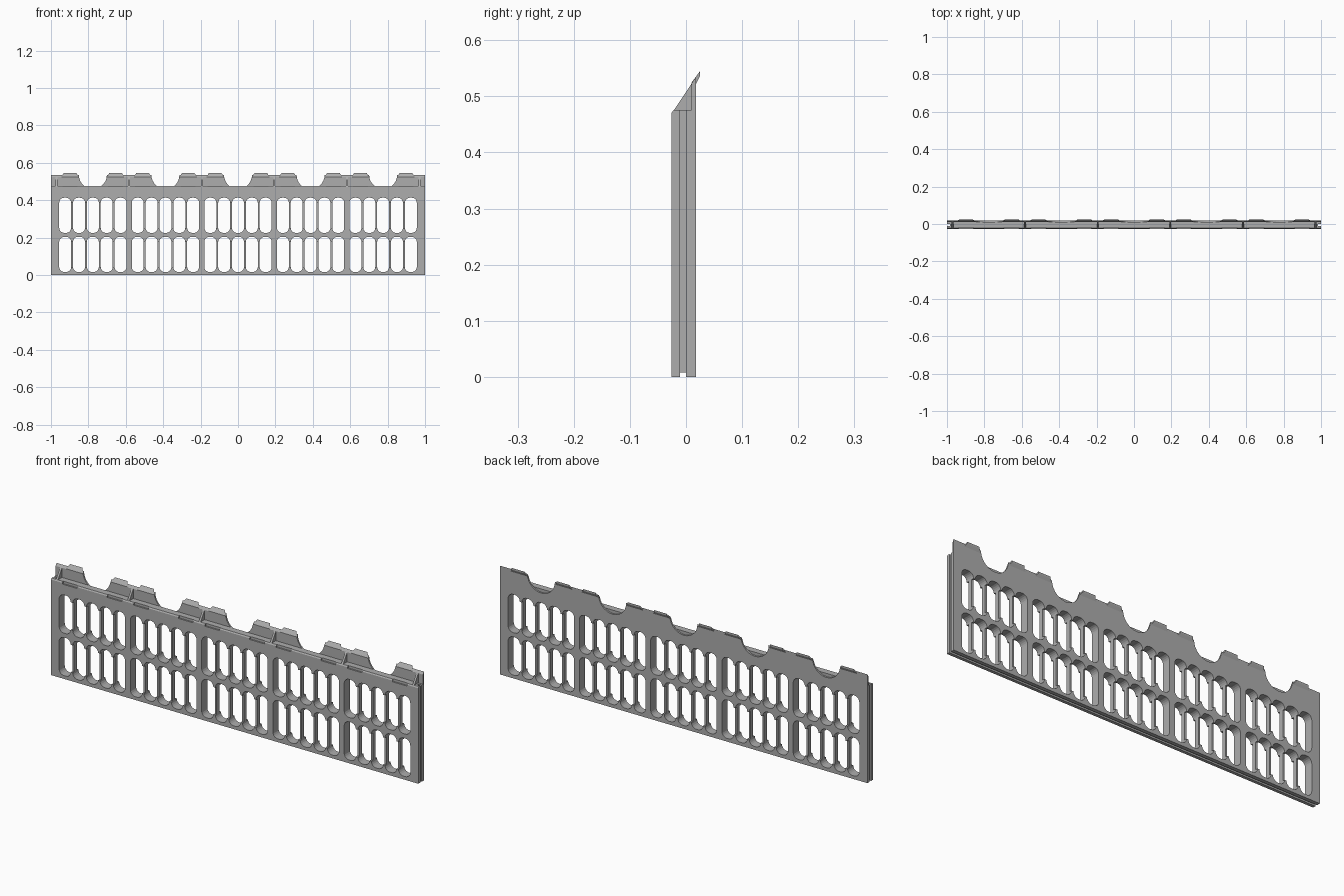
import bpy, bmesh, math

if "Cube" in bpy.data.objects:
    bpy.data.objects.remove(bpy.data.objects["Cube"])

grey = bpy.data.materials.new("light grey plastic")
grey.diffuse_color = (0.42, 0.42, 0.42, 1)
grey.use_nodes = True
grey.node_tree.nodes["Principled BSDF"].inputs["Base Color"].default_value = grey.diffuse_color

PITCH = 0.388                       # bay spacing
BAYS = [(i - 2) * PITCH for i in range(5)]
BARS = 0.074                        # slot spacing
ROWS = [(0.016, 0.204), (0.225, 0.413)]


def finish(bm, name):
    bmesh.ops.recalc_face_normals(bm, faces=bm.faces)
    me = bpy.data.meshes.new(name)
    bm.to_mesh(me)
    bm.free()
    ob = bpy.data.objects.new(name, me)
    bpy.context.collection.objects.link(ob)
    me.materials.append(grey)
    return ob


def prism(bm, start, end):
    """Solid between two matching outlines."""
    a = [bm.verts.new(p) for p in start]
    b = [bm.verts.new(p) for p in end]
    bm.faces.new(a)
    bm.faces.new(b[::-1])
    for i in range(len(a)):
        j = (i + 1) % len(a)
        bm.faces.new((a[j], a[i], b[i], b[j]))


def along_x(bm, profile, x0, x1):
    prism(bm, [(x0, y, z) for y, z in profile], [(x1, y, z) for y, z in profile])


def along_y(bm, outline, y0, y1):
    prism(bm, [(x, y0, z) for x, z in outline], [(x, y1, z) for x, z in outline])


def box(bm, x0, x1, y0, y1, z0, z1):
    along_x(bm, [(y0, z0), (y1, z0), (y1, z1), (y0, z1)], x0, x1)


def slot_outline(cx, z0, z1, hw=0.032, r=0.027, n=5):
    pts = []
    for k, (sx, z) in enumerate([(1, z1 - r), (-1, z1 - r), (-1, z0 + r), (1, z0 + r)]):
        for i in range(n + 1):
            a = math.pi / 2 * (k + i / n)
            pts.append((cx + sx * (hw - r) + r * math.cos(a), z + r * math.sin(a)))
    return pts


def cut(target, bm, name):
    cutter = finish(bm, name)
    mod = target.modifiers.new(name, "BOOLEAN")
    mod.operation = "DIFFERENCE"
    mod.solver = "EXACT"
    mod.object = cutter
    cutter.hide_render = True
    cutter.hide_viewport = True
    cutter.display_type = "WIRE"


# Panel body with a groove along its underside and a stepped top
bm = bmesh.new()
along_x(bm, [(-0.026, 0), (-0.011, 0), (-0.011, 0.008), (0, 0.008), (0, 0), (0.018, 0),
             (0.018, 0.45), (0.010, 0.45), (0.010, 0.476), (-0.022, 0.476), (-0.026, 0.47)], -1, 1)
body = finish(bm, "panel_body")

# Grooves in both ends
bm = bmesh.new()
for s in (-1, 1):
    box(bm, *sorted((s * 0.984, s * 1.02)), -0.011, 0, -0.02, 0.5)
cut(body, bm, "end_groove_cutter")

# Rounded vent slots, two rows of five in each bay
bm = bmesh.new()
for cx in BAYS:
    for z0, z1 in ROWS:
        for k in range(-2, 3):
            along_y(bm, slot_outline(cx + k * BARS, z0, z1), -0.05, 0.05)
cut(body, bm, "slot_cutter")

# Bars between slots are thinner than the panel
bm = bmesh.new()
for cx in BAYS:
    for z0, z1 in ROWS:
        for k in range(4):
            x = cx + (k - 1.5) * BARS
            for y0, y1 in ((-0.05, -0.014), (0.006, 0.05)):
                box(bm, x - 0.008, x + 0.008, y0, y1, z0 + 0.027, z1 - 0.027)
cut(body, bm, "bar_recess_cutter")

# Shallow notches in the front rim that receive tabs
bm = bmesh.new()
for cx in BAYS:
    for s in (-1, 1):
        x = cx + s * 0.122
        box(bm, x - 0.04, x + 0.04, -0.04, -0.019, 0.464, 0.5)
cut(body, bm, "rim_notch_cutter")

# Scalloped back lip with a bevelled top
R, TOP, N = 0.075, 0.535, 14
outline = [(-1, 0.45), (-1, TOP)]
for cx in BAYS:
    for i in range(N + 1):
        a = math.pi * (1 + i / N)
        outline.append((cx + R * math.cos(a), TOP + R * math.sin(a)))
outline += [(1, TOP), (1, 0.45)]
bm = bmesh.new()
prism(bm, [(x, 0.018, z) for x, z in outline],
      [(x, 0.010, min(z, TOP - 0.012)) for x, z in outline])
finish(bm, "back_lip")

# Slanted tabs on the lip
bm = bmesh.new()
for cx in BAYS:
    for s in (-1, 1):
        x = cx + s * 0.122
        low = [(0.010, 0.521), (0.017, 0.522), (0.017, 0.534), (0.011, 0.5245)]
        tip = [(0.0245, 0.536), (0.025, 0.537), (0.025, 0.545), (0.0245, 0.5443)]
        rings = []
        for sx in (-1, 1):
            rings.append([(x + sx * 0.046, 0.010, 0.522), (x + sx * 0.046, 0.018, 0.522),
                          (x + sx * 0.034, 0.025, 0.536), (x + sx * 0.034, 0.025, 0.545),
                          (x + sx * 0.046, 0.010, 0.5245)])
        prism(bm, rings[0], rings[1])
finish(bm, "lip_tabs")

# Triangular gussets between front rim and back lip
bm = bmesh.new()
for x in [(i - 2.5) * PITCH for i in range(6)]:
    along_x(bm, [(-0.025, 0.47), (0.012, 0.47), (0.012, 0.526)], x - 0.005, x + 0.005)
finish(bm, "gussets")
